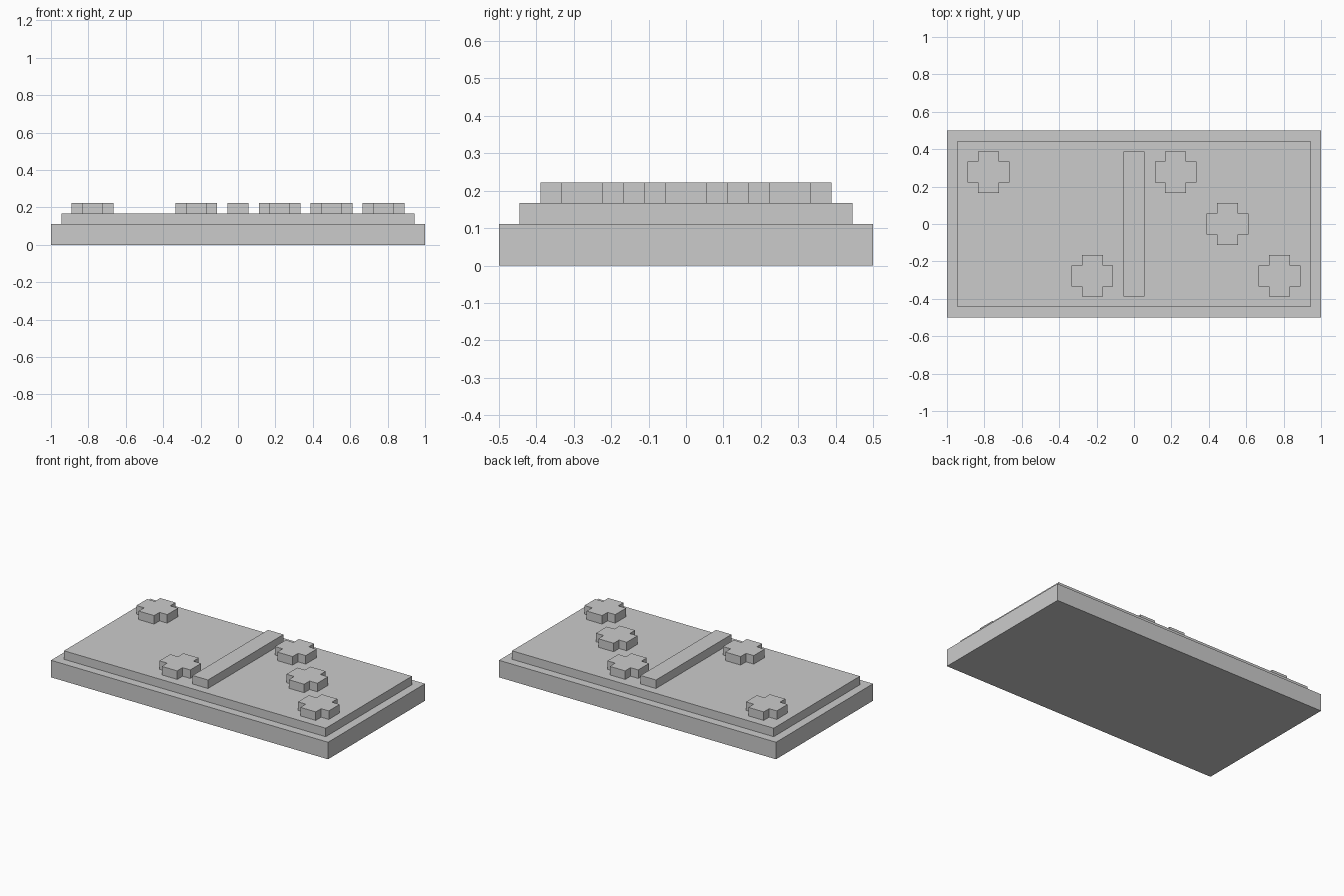
import bpy, bmesh

if "Cube" in bpy.data.objects:
    bpy.data.objects.remove(bpy.data.objects["Cube"])

U = 1 / 18  # grid step of the blocky model


def prism(name, outline, z0, z1, centre=(0, 0)):
    """Extrude a flat outline (in grid steps) from z0 to z1."""
    bm = bmesh.new()
    verts = [bm.verts.new(((x + centre[0]) * U, (y + centre[1]) * U, z0 * U)) for x, y in outline]
    face = bm.faces.new(verts)
    top = bmesh.ops.extrude_face_region(bm, geom=[face])["geom"]
    bmesh.ops.translate(bm, vec=(0, 0, (z1 - z0) * U),
                        verts=[g for g in top if isinstance(g, bmesh.types.BMVert)])
    bmesh.ops.recalc_face_normals(bm, faces=bm.faces)
    mesh = bpy.data.meshes.new(name)
    bm.to_mesh(mesh)
    bm.free()
    obj = bpy.data.objects.new(name, mesh)
    bpy.context.collection.objects.link(obj)
    return obj


def rect(hx, hy):
    return [(-hx, -hy), (hx, -hy), (hx, hy), (-hx, hy)]


# Stepped tile body
prism("tile_base", rect(18, 9), 0, 2)
prism("tile_face", rect(17, 8), 2, 3)

# Raised divider across the middle
prism("divider_bar", rect(1, 7), 3, 4)

# Plus-shaped pips: two on the left half, three on the right
quarter = [(2, -1), (2, 1), (1, 1)]
plus = []
for _ in range(4):
    plus += quarter
    quarter = [(-y, x) for x, y in quarter]
# drop the corner shared between neighbouring quarters
plus = list(dict.fromkeys(plus))

left_pips = [(-14, 5), (-4, -5)]
right_pips = [(4, 5), (9, 0), (14, -5)]
for side, spots in (("left", left_pips), ("right", right_pips)):
    for i, spot in enumerate(spots, 1):
        prism(f"{side}_pip_{i}", plus, 3, 4, spot)
